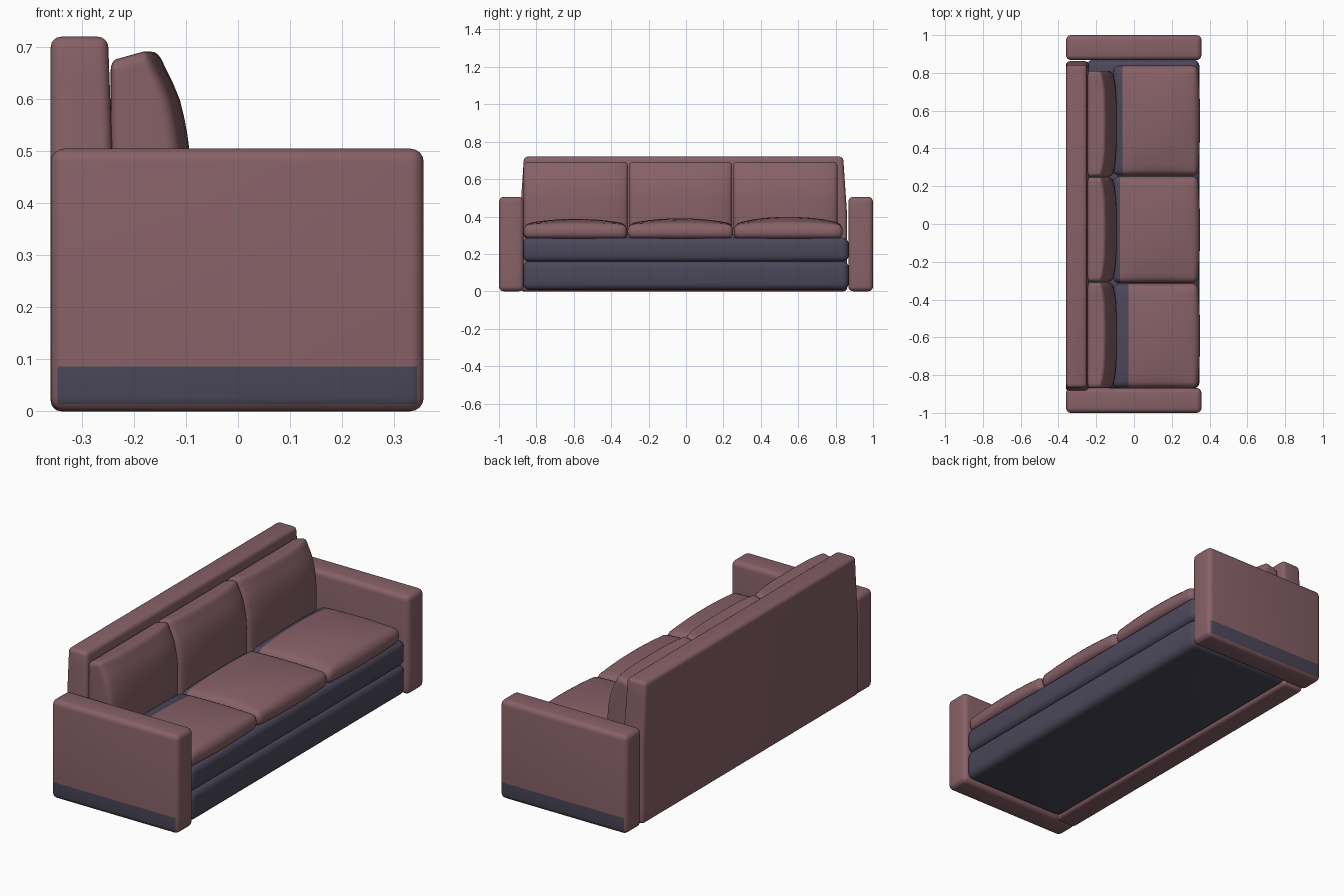
import bpy, bmesh, math
from mathutils import Vector

if "Cube" in bpy.data.objects:
    bpy.data.objects.remove(bpy.data.objects["Cube"])


def material(name, rgb):
    m = bpy.data.materials.new(name)
    m.diffuse_color = (*rgb, 1)
    m.use_nodes = True
    m.node_tree.nodes["Principled BSDF"].inputs["Base Color"].default_value = m.diffuse_color
    return m


ROSE = material("dusty rose fabric", (0.240, 0.119, 0.136))
NAVY = material("dark slate fabric", (0.071, 0.063, 0.100))


def soft_box(name, lo, hi, r, mats, cuts=(0, 0, 0), extra=(), shape=None, paint=None, seg=4):
    """Rounded box; cuts = even slices per axis, extra = (axis, position) slices."""
    lo, hi = Vector(lo), Vector(hi)
    bm = bmesh.new()
    bmesh.ops.create_cube(bm, size=1)
    for v in bm.verts:
        v.co = Vector([lo[i] + (v.co[i] + 0.5) * (hi[i] - lo[i]) for i in range(3)])
    bmesh.ops.bevel(bm, geom=bm.edges[:], offset=r, segments=seg, profile=0.5, affect='EDGES')
    planes = list(extra)
    for a in range(3):
        planes += [(a, lo[a] + (hi[a] - lo[a]) * (k + 1) / (cuts[a] + 1)) for k in range(cuts[a])]
    for a, p in planes:
        co, no = Vector(), Vector()
        co[a], no[a] = p, 1
        bmesh.ops.bisect_plane(bm, geom=bm.verts[:] + bm.edges[:] + bm.faces[:],
                               plane_co=co, plane_no=no, dist=1e-5)
    bm.normal_update()
    if paint:
        for f in bm.faces:
            f.material_index = int(paint(f.calc_center_median(), f.normal))
    if shape:
        for v in bm.verts:
            v.co = shape(v.co.copy())
    me = bpy.data.meshes.new(name)
    bm.to_mesh(me)
    bm.free()
    for m in mats:
        me.materials.append(m)
    ob = bpy.data.objects.new(name, me)
    bpy.context.collection.objects.link(ob)
    bpy.context.view_layer.objects.active = ob
    ob.select_set(True)
    bpy.ops.object.shade_smooth_by_angle(angle=math.radians(40))
    ob.select_set(False)
    return ob


# arms, with a dark strip low on the outer face
for side, label in ((-1, "right"), (1, "left")):
    y0, y1 = sorted((side * 0.868, side * 1.0))
    soft_box(label + "_arm", (-0.36, y0, 0), (0.357, y1, 0.505), 0.026, (ROSE, NAVY),
             extra=((2, 0.014), (2, 0.086), (0, -0.347), (0, 0.344)),
             paint=lambda c, n, s=side: n.y * s > 0.3 and 0.014 < c.z < 0.086 and -0.347 < c.x < 0.344)


# back frame, narrowing slightly towards the top
def taper(p):
    t = max(0, (p.z - 0.4) / 0.32)
    p.y = -0.013 + (p.y + 0.013) * (1 - 0.025 * t)
    if p.x > -0.3:
        p.x -= 0.012 * t
    return p


soft_box("back_frame", (-0.36, -0.888, 0), (-0.238, 0.862, 0.72), 0.02, (ROSE,),
         cuts=(0, 0, 8), shape=taper)

# base made of two padded rails
for label, z0, z1 in (("lower_base", 0.008, 0.162), ("upper_base", 0.158, 0.287)):
    soft_box(label, (-0.25, -0.872, z0), (0.347, 0.87, z1), 0.035, (NAVY,))

# seat cushions (crowned, dark strip at the back) and leaning back cushions
FRONT = ((0.28, -0.09), (0.45, -0.091), (0.5, -0.093), (0.55, -0.1),
         (0.61, -0.115), (0.65, -0.137), (0.70, -0.158))


def front_x(z):
    for (za, xa), (zb, xb) in zip(FRONT, FRONT[1:]):
        if z <= zb:
            return xa + (xb - xa) * max(0, z - za) / (zb - za)
    return FRONT[-1][1]


seats = ((-0.868, -0.315, -0.03, 0.387), (-0.312, 0.252, -0.075, 0.39), (0.256, 0.838, -0.06, 0.398))
backs = ((-0.868, -0.31), (-0.305, 0.247), (0.251, 0.81))
for i, ((y0, y1, strip, top), (b0, b1)) in enumerate(zip(seats, backs), 1):
    def crown(p, y0=y0, y1=y1, top=top):
        u = (p.x - 0.12) / 0.23
        v = (p.y - (y0 + y1) / 2) / ((y1 - y0) / 2)
        puff = max(0, 1 - u * u) * max(0, 1 - v * v)
        t = (p.z - 0.282) / 0.073
        p.z += t * (top - 0.355) * puff ** 0.7
        # corners pull in a little
        p.x -= 0.012 * v * v * max(0, u)
        return p

    soft_box(f"seat_cushion_{i}", (-0.11, y0, 0.282), (0.35, y1, 0.355), 0.03, (ROSE, NAVY),
             cuts=(9, 9, 0), extra=((0, strip),), shape=crown,
             paint=lambda c, n, s=strip: c.x < s and n.z > 0.2)

    def lean(p, y0=b0, y1=b1):
        v = (p.y - (y0 + y1) / 2) / ((y1 - y0) / 2)
        t = (p.x + 0.245) / 0.155
        p.x = -0.245 + t * (front_x(p.z) - 0.025 * v ** 4 + 0.245)
        p.z += 0.02 * (t - 0.8) * max(0, (p.z - 0.5) / 0.19)
        return p

    soft_box(f"back_cushion_{i}", (-0.245, b0, 0.283), (-0.09, b1, 0.69), 0.022, (ROSE,),
             cuts=(2, 9, 12), shape=lean)
